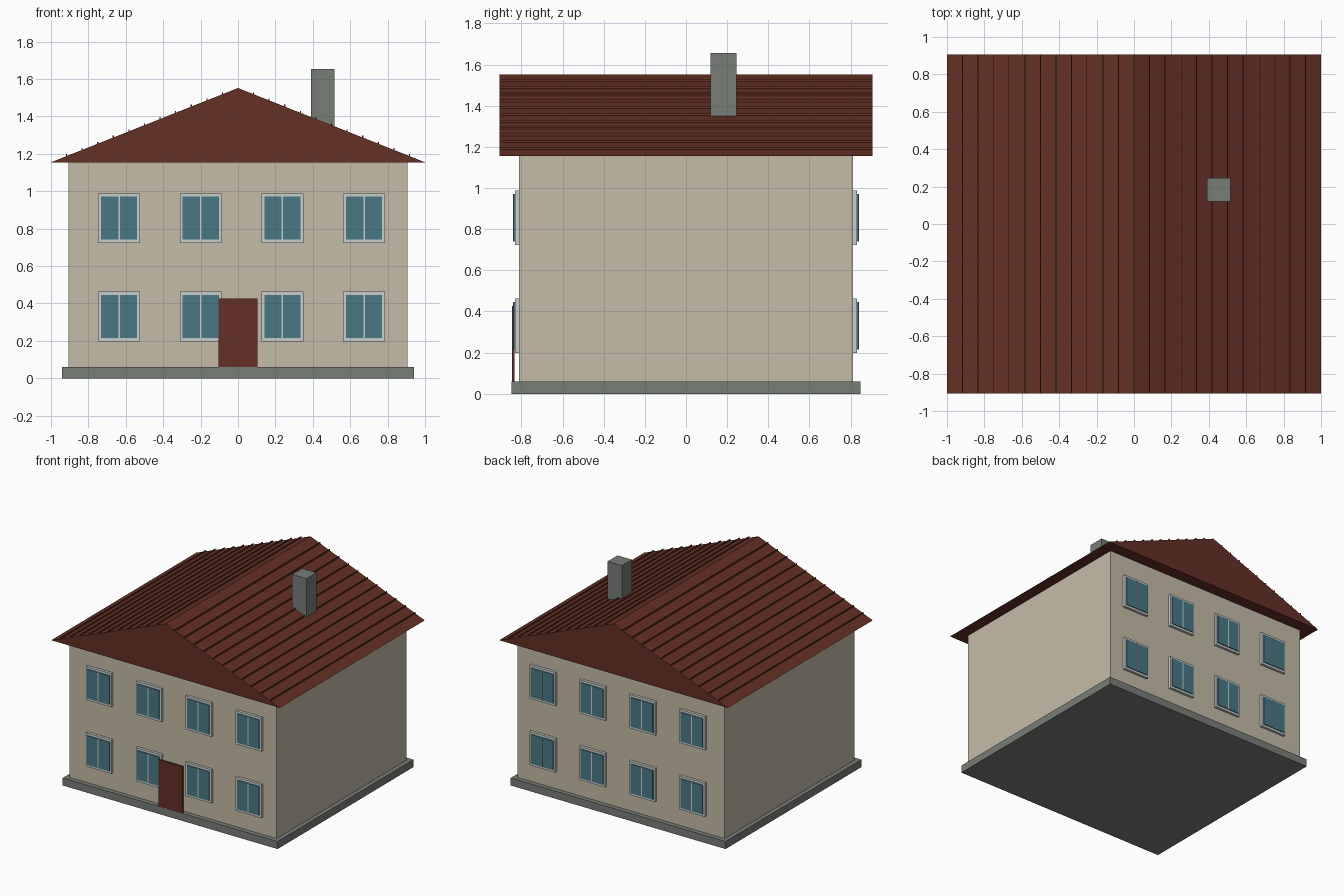
import bpy, bmesh

if "Cube" in bpy.data.objects:
    bpy.data.objects.remove(bpy.data.objects["Cube"])


def material(name, rgb):
    m = bpy.data.materials.new(name)
    m.diffuse_color = (*rgb, 1)
    m.use_nodes = True
    m.node_tree.nodes["Principled BSDF"].inputs["Base Color"].default_value = m.diffuse_color
    return m


PLASTER = material("plaster", (0.56, 0.50, 0.39))
ROOF = material("roof_tile", (0.125, 0.029, 0.018))
STONE = material("stone", (0.19, 0.205, 0.185))
FRAME = material("frame_white", (0.58, 0.62, 0.61))
GLASS = material("window_glass", (0.065, 0.19, 0.235))
DOOR = material("door_wood", (0.125, 0.029, 0.020))


def finish(bm, name, mat):
    bmesh.ops.recalc_face_normals(bm, faces=bm.faces)
    me = bpy.data.meshes.new(name)
    bm.to_mesh(me)
    bm.free()
    me.materials.append(mat)
    ob = bpy.data.objects.new(name, me)
    bpy.context.collection.objects.link(ob)
    return ob


def prism(name, profile, y0, y1, mat):
    """Extrude an x-z outline along y."""
    bm = bmesh.new()
    face = bm.faces.new([bm.verts.new((x, y0, z)) for x, z in profile])
    ext = bmesh.ops.extrude_face_region(bm, geom=[face])["geom"]
    verts = [v for v in ext if isinstance(v, bmesh.types.BMVert)]
    bmesh.ops.translate(bm, verts=verts, vec=(0, y1 - y0, 0))
    return finish(bm, name, mat)


def box(name, x, y, z, mat):
    return prism(name, [(x[0], z[0]), (x[1], z[0]), (x[1], z[1]), (x[0], z[1])],
                 y[0], y[1], mat)


# Foundation, walls, roof, chimney
box("foundation", (-0.94, 0.94), (-0.848, 0.848), (0, 0.06), STONE)
box("walls", (-0.906, 0.906), (-0.812, 0.812), (0.06, 1.16), PLASTER)
EAVE, RIDGE, ROOF_Y = 1.155, 1.552, 0.906
prism("roof", [(-1, EAVE), (1, EAVE), (0, RIDGE)], -ROOF_Y, ROOF_Y, ROOF)
box("chimney", (0.39, 0.515), (0.12, 0.245), (1.35, 1.655), STONE)

# Thin tile ribs running along both roof slopes
for side in (-1, 1):
    for k in range(1, 12):
        x = side * k / 12
        z = RIDGE - (RIDGE - EAVE) * abs(x)
        box("roof_rib", (x - 0.003, x + 0.003), (-ROOF_Y, ROOF_Y),
            (z - 0.008, z + 0.01), ROOF)

# Windows: two rows of four, front and back
for side in (-1, 1):
    for cz in (0.33, 0.856):
        for i in range(4):
            cx = -0.636 + i * 0.4367

            def pane(name, w, h, y0, y1, mat):
                box(name, (cx - w, cx + w), (side * y0, side * y1),
                    (cz - h, cz + h), mat)

            pane("window_frame", 0.112, 0.133, 0.80, 0.832, FRAME)
            pane("window_glass", 0.097, 0.115, 0.825, 0.839, GLASS)
            pane("window_mullion", 0.004, 0.115, 0.83, 0.840, FRAME)

# Front door, standing just proud of the wall
box("door", (-0.105, 0.105), (-0.846, -0.833), (0.06, 0.427), DOOR)
